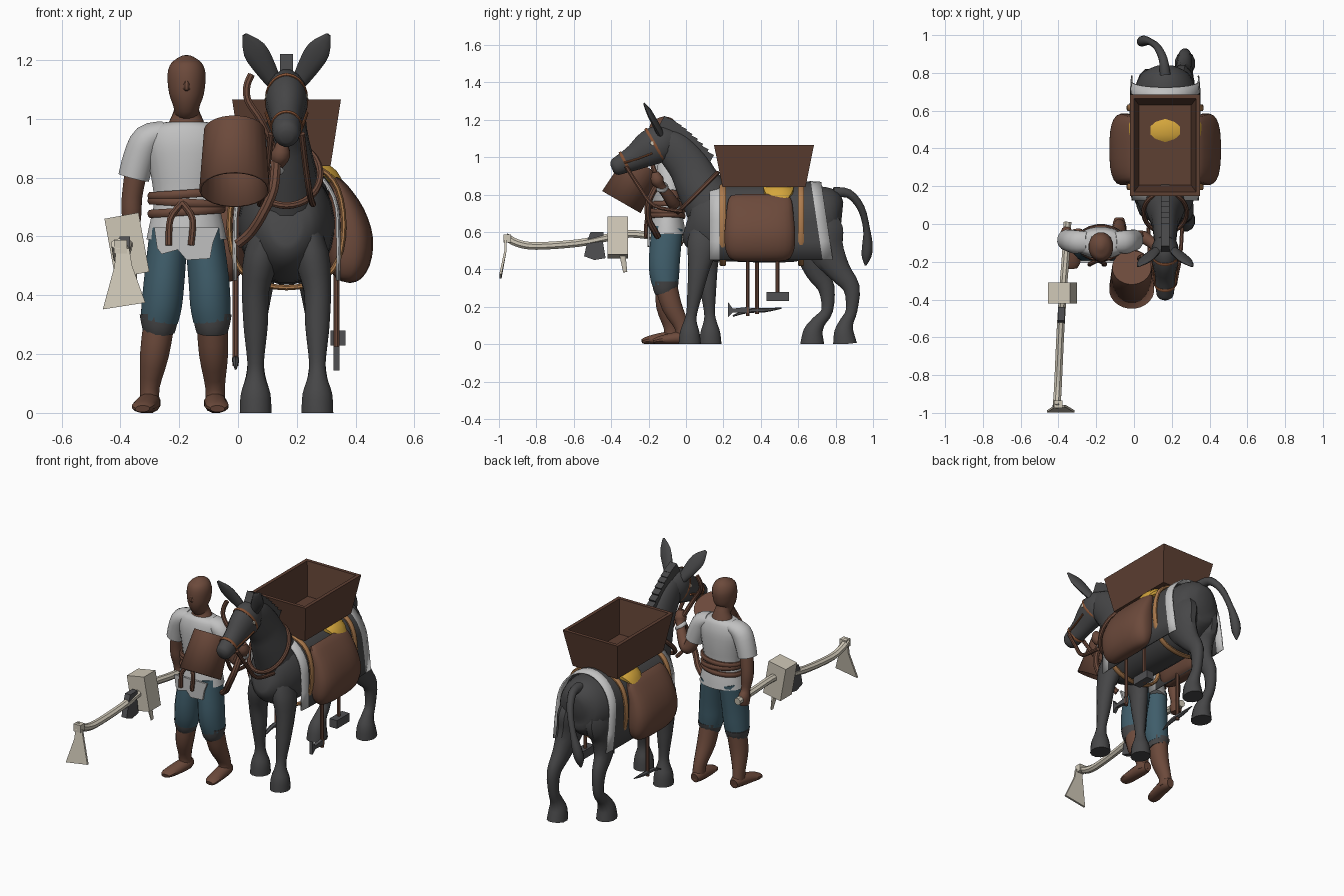
import bpy, bmesh, math
from mathutils import Vector as V, Matrix

def mat(name, r, g, b):
    m = bpy.data.materials.new(name)
    m.diffuse_color = (r, g, b, 1)
    return m

HIDE = mat("dark grey hide", .062, .062, .064)
IRON = mat("iron", .08, .08, .085)
SKIN = mat("leather brown", .15, .068, .044)
WOOD = mat("dark wood", .11, .05, .032)
CLOTH = mat("pale cloth", .53, .53, .53)
BLUE = mat("blue trousers", .05, .11, .145)
BEIGE = mat("pale wood", .62, .57, .47)
ORANGE = mat("tan strap", .42, .20, .075)
GOLD = mat("gold cloth", .66, .38, .045)
RUST = mat("rust strap", .24, .085, .035)
CX = .165   # donkey centre line
MX = -.175  # man centre line

def finish(name, bm, *mats):
    bmesh.ops.recalc_face_normals(bm, faces=bm.faces)
    me = bpy.data.meshes.new(name)
    bm.to_mesh(me)
    bm.free()
    ob = bpy.data.objects.new(name, me)
    bpy.context.collection.objects.link(ob)
    for m in mats:
        me.materials.append(m)
    bpy.ops.object.select_all(action='DESELECT')
    ob.select_set(True)
    bpy.context.view_layer.objects.active = ob
    bpy.ops.object.shade_smooth_by_angle(angle=math.radians(40))
    return ob

def loft_bm(rows, side=(1, 0, 0), n=16, k=3, closed=False, sq=1.0):
    """Rows are x, y, z, radius along side, radius across; splined and skinned."""
    R, N = [V(r) for r in rows], len(rows)
    get = lambda i: R[i % N] if closed else R[max(0, min(N - 1, i))]
    P = []
    for i in range(N if closed else N - 1):
        a, b, c, d = get(i - 1), get(i), get(i + 1), get(i + 2)
        for j in range(k):
            t = j / k
            P.append(.5 * (2 * b + (c - a) * t + (2 * a - 5 * b + 4 * c - d) * t * t + (3 * b - a - 3 * c + d) * t ** 3))
    if not closed:
        P.append(R[-1])
    M, bm, rings = len(P), bmesh.new(), []
    pw = lambda v: math.copysign(abs(v) ** sq, v)
    for i, p in enumerate(P):
        q0 = P[i - 1] if closed or i else p
        q1 = P[(i + 1) % M] if closed or i < M - 1 else p
        t = V((q1 - q0)[:3]).normalized()
        u = V(side) - t * t.dot(V(side))
        u.normalize()
        w, c = t.cross(u), V(p[:3])
        ring = []
        for s in range(n):
            a = 2 * math.pi * (s + .5) / n
            co = c + u * max(p[3], .002) * pw(math.cos(a)) + w * max(p[4], .002) * pw(math.sin(a))
            co.z = max(co.z, 0)
            ring.append(bm.verts.new(co))
        rings.append(ring)
    for i in range(M if closed else M - 1):
        a, b = rings[i], rings[(i + 1) % M]
        for s in range(n):
            bm.faces.new((a[s], a[(s + 1) % n], b[(s + 1) % n], b[s]))
    if not closed:
        bm.faces.new(rings[0])
        bm.faces.new(rings[-1])
    return bm

def loft(name, rows, m, **kw):
    return finish(name, loft_bm(rows, **kw), m)

def tube(name, pts, r, m, side=(0, 1, 0), n=8, k=4):
    return loft(name, [(*p, r, r) for p in pts], m, side=side, n=n, k=k)

def ring(name, c, u, v, wide, thin, m, sq=1.0):
    u, v = V(u), V(v)
    pw = lambda a: math.copysign(abs(a) ** sq, a) if abs(a) > 1e-6 else 0
    pts = [V(c) + u * pw(math.cos(i * math.pi / 6)) + v * pw(math.sin(i * math.pi / 6)) for i in range(12)]
    return loft(name, [(*p, wide, thin) for p in pts], m, side=u.cross(v).normalized(), n=8, closed=True)

def plate(name, pts, thick, m):
    bm = bmesh.new()
    lo, hi = ([bm.verts.new(V(p) + V(thick) * s) for p in pts] for s in (-.5, .5))
    bm.faces.new(lo)
    bm.faces.new(hi)
    for i in range(len(pts)):
        bm.faces.new((lo[i - 1], lo[i], hi[i], hi[i - 1]))
    return finish(name, bm, m)

def block(name, c, size, m, rot=0, axis='Y'):
    bm = bmesh.new()
    bmesh.ops.create_cube(bm, size=1, matrix=Matrix.Translation(c) @ Matrix.Rotation(rot, 4, axis) @ Matrix.Diagonal((*size, 1)))
    return finish(name, bm, m)

def thicken(ob, t, offset):
    mod = ob.modifiers.new("thickness", 'SOLIDIFY')
    mod.thickness, mod.offset = t, offset

# Donkey trunk, neck and head
body = [(0, .64, .05, .07), (.03, .635, .10, .14), (.12, .64, .15, .195), (.25, .64, .165, .2), (.45, .635, .17, .2),
        (.6, .645, .17, .2), (.72, .68, .16, .172), (.8, .70, .12, .135), (.835, .70, .05, .06)]
loft("donkey_body", [(CX, *b) for b in body], HIDE, n=24)
loft("donkey_neck", [(CX, .16, .70, .13, .155), (CX, .068, .85, .095, .125), (CX, .015, .95, .072, .112),
                     (CX, -.06, 1.04, .062, .1), (CX, -.11, 1.08, .055, .08)], HIDE)
loft("donkey_head", [(CX, -.06, 1.10, .04, .05), (CX, -.12, 1.08, .07, .095), (CX, -.19, 1.05, .07, .098),
                     (CX, -.27, 1.0, .055, .072), (CX, -.34, .965, .05, .055), (CX, -.38, .945, .042, .045),
                     (CX, -.396, .938, .02, .022)], HIDE)
for i in range(9):  # bristly mane
    t = i / 8
    block("mane_tuft", (CX, -.115 + .23 * t, 1.18 - .19 * t ** 1.3), (.045, .04, .07), HIDE, -.5, 'X')

# Ears, eyes and legs on both sides
for s, fy, hy in ((1, .02, (.70, .72, .75, .82, .885, .885, .86, .845, .85)), (-1, .13, (.69, .70, .68, .70, .75, .755, .71, .68, .675))):
    loft("donkey_ear", [(CX + s * .035, -.13, 1.11, .018, .022), (CX + s * .07, -.16, 1.17, .018, .036),
                        (CX + s * .11, -.195, 1.235, .014, .04), (CX + s * .143, -.225, 1.287, .004, .008)], HIDE, side=(0, 1, 0), n=10)
    loft("donkey_eye_patch", [(CX + s * .055, -.18, 1.075, .015, .012), (CX + s * .073, -.18, 1.075, .012, .01)],
         BEIGE, side=(0, 1, 0), k=1, n=8)
    fr = [(.68, .03, .06), (.54, .06, .085), (.42, .048, .062), (.32, .044, .048), (.27, .04, .042), (.17, .029, .03),
          (.12, .034, .036), (.065, .052, .054), (0, .056, .062)]
    loft("front_leg", [(CX + s * (.06 + .045 * min(1, (.68 - z) / .25)), .10 + (fy - .10) * min(1, max(0, (.6 - z) / .5)), z, a, b)
                       for z, a, b in fr], HIDE, n=12)
    hr = [(.69, .06, .10), (.6, .072, .125), (.5, .062, .10), (.39, .046, .065), (.30, .036, .046), (.18, .029, .032),
          (.12, .034, .038), (.065, .05, .054), (0, .056, .066)]
    loft("hind_leg", [(CX + s * (.08 + .025 * min(1, (.69 - z) / .4)), y, z, a, b) for y, (z, a, b) in zip(hy, hr)], HIDE, n=12)
loft("donkey_tail", [(CX, .79, .81, .03, .03), (CX - .01, .87, .805, .024, .024), (CX - .04, .935, .73, .02, .02),
                     (CX - .08, .965, .62, .018, .018), (CX - .11, .97, .53, .028, .028), (CX - .125, .965, .47, .026, .026),
                     (CX - .13, .96, .42, .004, .004)], HIDE, n=10)

# Saddle blanket with pale borders, hanging straight at the sides
bm, cols = bmesh.new(), []
for y, w, top, lean in ((.125, .172, .85, 0), (.18, .178, .853, 0), (.4, .182, .855, 0), (.6, .182, .857, .02),
                        (.67, .18, .868, .06), (.725, .176, .864, .06)):
    arc = [(w * math.cos(a), .66 + (top - .66) * math.sin(a)) for a in (math.pi * i / 16 for i in range(17))]
    prof = [(w, .45), (w + .002, .55)] + arc + [(-w - .002, .55), (-w, .45)]
    cols.append([bm.verts.new((CX + x, y + lean * (.85 - z) / .4, z)) for x, z in prof])
for i in range(5):
    for j in range(20):
        f = bm.faces.new((cols[i][j], cols[i][j + 1], cols[i + 1][j + 1], cols[i + 1][j]))
        f.material_index = int(i in (0, 4))
thicken(finish("saddle_blanket", bm, HIDE, CLOTH), .008, 0)
for y in (.197, .615):
    ring("girth_strap", (CX, y, .64), (.195, 0, 0), (0, 0, .214), .018, .01, ORANGE, sq=.8)
loft("gold_cloth", [(CX + x, .495, z, a, b) for x, z, a, b in ((-.185, .775, .012, .05), (-.13, .815, .035, .08), (0, .838, .046, .085),
                    (.13, .815, .035, .08), (.185, .775, .012, .05))], GOLD, side=(0, 0, 1), n=12)

# Saddlebags
for s in (1, -1):
    loft("saddlebag", [(CX + s * x, .395, z, a, b) for x, z, a, b in
         ((.155, .79, .02, .155), (.175, .76, .036, .172), (.20, .68, .065, .182), (.215, .59, .08, .19), (.212, .51, .072, .185),
          (.203, .46, .045, .16), (.20, .445, .015, .12))], SKIN, n=24, sq=.7)

# Open pack box
bm = bmesh.new()
bmesh.ops.create_cube(bm, size=1, matrix=Matrix.Translation((CX, .417, .953)) @ Matrix.Diagonal((.37, .535, .225, 1)))
for v in bm.verts:
    if v.co.z < .9:
        v.co.x = CX + (v.co.x - CX) * .81
        v.co.y = .417 + (v.co.y - .417) * .83
top = max(bm.faces, key=lambda f: f.calc_center_median().z)
bmesh.ops.inset_region(bm, faces=[top], thickness=.03)
g = bmesh.ops.extrude_face_region(bm, geom=[top])["geom"]
for v in [e for e in g if isinstance(e, bmesh.types.BMVert)]:
    v.co = (CX + (v.co.x - CX) * .84, .417 + (v.co.y - .417) * .86, .87)
if top.is_valid:
    bmesh.ops.delete(bm, geom=[top], context='FACES_ONLY')
finish("pack_box", bm, WOOD)

# Hanging tools
for name, x, y, z in (("axe_shaft", .335, .33, .15), ("hammer_shaft", .335, .49, .23), ("pick_shaft", -.008, .38, .16)):
    tube(name, [(x, y, .48), (x, y, z)], .011, SKIN, k=1)
block("hammer_head", (.34, .49, .255), (.05, .12, .05), IRON)
plate("axe_head", [(.335, .34, .20), (.335, .34, .165), (.335, .25, .17), (.335, .225, .145), (.335, .225, .225), (.335, .25, .19)], (.02, 0, 0), IRON)
loft("pick_head", [(-.008, .25, .15, .004, .004), (-.008, .33, .178, .013, .012), (-.008, .42, .182, .013, .012), (-.008, .51, .192, .003, .003)], IRON, n=6)

# Halter and ropes
ring("brow_band", (CX, -.165, 1.065), (.0705, 0, 0), (0, -.05, .086), .008, .004, RUST)
ring("nose_band", (CX, -.325, .972), (.0515, 0, 0), (0, -.028, .053), .008, .004, RUST)
ring("neck_rope", (CX, .062, .81), (.115, 0, 0), (0, .105, .105), .013, .012, SKIN)
for s in (1, -1):
    tube("cheek_strap", [(CX + s * .069, -.18, 1.02), (CX + s * .059, -.26, .99), (CX + s * .052, -.33, .97)], .006, RUST, side=(1, 0, 0))
    tube("rein", [(CX + s * .052, -.32, .95), (CX + s * .065, -.25, .84), (CX + s * .08, -.17, .74), (CX + s * .09, -.02, .71)], .011, SKIN, side=(1, 0, 0))
tube("lead_rope_end", [(.13, -.15, .86), (.12, -.2, .76), (.08, -.2, .67), (.04, -.17, .61), (0, -.15, .575)], .018, SKIN)
tube("lead_rope_loop", [(.13, -.15, .88), (.08, -.19, .99), (.035, -.19, 1.06), (.03, -.18, 1.11), (.045, -.17, 1.15)], .013, SKIN)

# Man: head, shirt and sash
loft("man_head", [(MX, -.098, .95, .075, .068), (MX, -.098, .995, .058, .05), (MX, -.105, 1.025, .044, .045), (MX, -.12, 1.045, .045, .058),
                  (MX, -.125, 1.085, .06, .073), (MX, -.12, 1.15, .066, .078), (MX, -.115, 1.19, .052, .062), (MX, -.115, 1.212, .022, .028),
                  (MX, -.115, 1.217, .003, .003)], SKIN)
loft("man_nose", [(MX, -.185, 1.14, .007, .007), (MX, -.196, 1.108, .013, .012), (MX, -.19, 1.098, .008, .006)], SKIN, n=8)
loft("shirt", [(MX, -.10, z, a, b) for z, a, b in ((.59, .138, .1), (.64, .128, .092), (.72, .112, .078), (.82, .125, .085),
      (.91, .143, .085), (.965, .13, .072), (.985, .09, .058), (.99, .06, .05))], CLOTH, n=20)
plate("shirt_tail", [(MX - .11, -.2, .63), (MX - .10, -.2, .56), (MX - .085, -.2, .54), (MX - .03, -.2, .555), (MX, -.2, .52),
                     (MX + .08, -.2, .525), (MX + .09, -.2, .58), (MX + .11, -.2, .63)], (0, .012, 0), CLOTH)
for i, z in enumerate((.685, .715, .745)):
    ring("sash_wrap", (MX, -.10, z), (.122, 0, (-1) ** i * .008), (0, .088, 0), .015, .011, SKIN)
for x in (-.23, -.155):
    tube("sash_end", [(-.19, -.19, .715), (x, -.21, .66), (x - .005, -.215, .57)], .012, SKIN)

# Man: legs with cuffs, boots and feet
for hx, kx, bx, fx, tx, fy in ((-.235, -.25, -.268, -.30, -.325, -.07), (-.118, -.10, -.088, -.078, -.07, -.01)):
    loft("trouser_leg", [(hx, -.10, .62, .066, .085), (kx, -.115, .46, .07, .085), ((kx + bx) / 2, -.115, .37, .07, .08), (bx, -.11, .315, .065, .07)], BLUE)
    loft("torn_cuff", [(bx, -.11, .335, .069, .074), (bx, -.11, .30, .062, .068), (bx, -.105, .275, .054, .06)], HIDE, n=12)
    loft("boot", [(bx, -.105, .31, .054, .06), ((bx + fx) / 2, (fy - .1) / 2 - .02, .2, .05, .055), (fx, fy - .01, .09, .034, .04), (fx, fy - .005, .02, .036, .045)], SKIN)
    loft("foot", [(fx, fy + .04, .03, .025, .028), (fx, fy, .035, .038, .036), ((fx + tx) / 2, fy - .08, .028, .04, .03), (tx, fy - .14, .02, .038, .02), (tx, fy - .165, .014, .025, .012)], SKIN, n=12)

# Man: arms and sleeves
for name, rows in (("right_sleeve", [(-.245, -.095, .96, .055, .035), (-.305, -.095, .93, .062, .055), (-.335, -.09, .87, .06, .056), (-.355, -.085, .80, .056, .054)]),
                   ("left_sleeve", [(-.105, -.095, .96, .055, .035), (-.05, -.095, .93, .062, .055), (-.02, -.09, .87, .06, .056), (0, -.085, .81, .056, .052)])):
    loft(name, rows, CLOTH, side=(0, 1, 0))
loft("right_arm", [(-.345, -.085, .83, .04, .04), (-.36, -.075, .74, .038, .036), (-.362, -.07, .68, .036, .035), (-.36, -.06, .61, .026, .026),
                   (-.357, -.05, .57, .04, .032), (-.357, -.05, .525, .03, .028)], SKIN, side=(0, 1, 0), n=12)
loft("left_arm", [(.0, -.085, .83, .04, .04), (.02, -.07, .77, .036, .036), (.05, -.07, .755, .034, .034), (.095, -.10, .80, .03, .03),
                  (.13, -.135, .845, .025, .025), (.145, -.155, .88, .036, .034), (.15, -.165, .92, .018, .018)], SKIN, side=(0, 1, 0), n=12)
ring("wrist_wrap", (.125, -.13, .84), (.024, 0, -.02), (0, .03, 0), .012, .006, CLOTH)

# Carried basket, tilted with its mouth downwards
bm = loft_bm([(-.012, -.345, .76, .12, .12), (-.012, -.23, .96, .104, .104)], n=24, k=1)
mouth = min(bm.faces, key=lambda f: f.calc_center_median().z if len(f.verts) > 4 else 9)
bmesh.ops.delete(bm, geom=[mouth], context='FACES_ONLY')
thicken(finish("basket", bm, SKIN), .008, -1)

# Carried hoe with mallet and hatchet
tube("hoe_handle", [(-.352, .01, .56), (-.36, -.15, .575), (-.372, -.3, .59), (-.38, -.42, .57), (-.39, -.58, .54), (-.40, -.8, .525), (-.405, -.9, .54), (-.41, -.965, .575)],
     .022, BEIGE, side=(1, 0, 0))
plate("hoe_blade", [(-.415, -.965, .56), (-.37, -.965, .56), (-.36, -.965, .50), (-.315, -.992, .375), (-.46, -.992, .352), (-.42, -.965, .50)], (0, .012, 0), BEIGE)
block("hoe_socket", (-.40, -.955, .565), (.045, .04, .045), BEIGE)
block("mallet_head", (-.378, -.365, .57), (.118, .11, .205), BEIGE, -.18)
loft("mallet_peg", [(-.36, -.34, .48, .018, .018), (-.35, -.325, .385, .005, .012)], BEIGE, n=8, k=1)
plate("hatchet_head", [(-.385, -.44, .60), (-.385, -.51, .60), (-.385, -.525, .56), (-.385, -.545, .47), (-.385, -.49, .45), (-.385, -.43, .46), (-.385, -.445, .55)], (.035, 0, 0), IRON)
